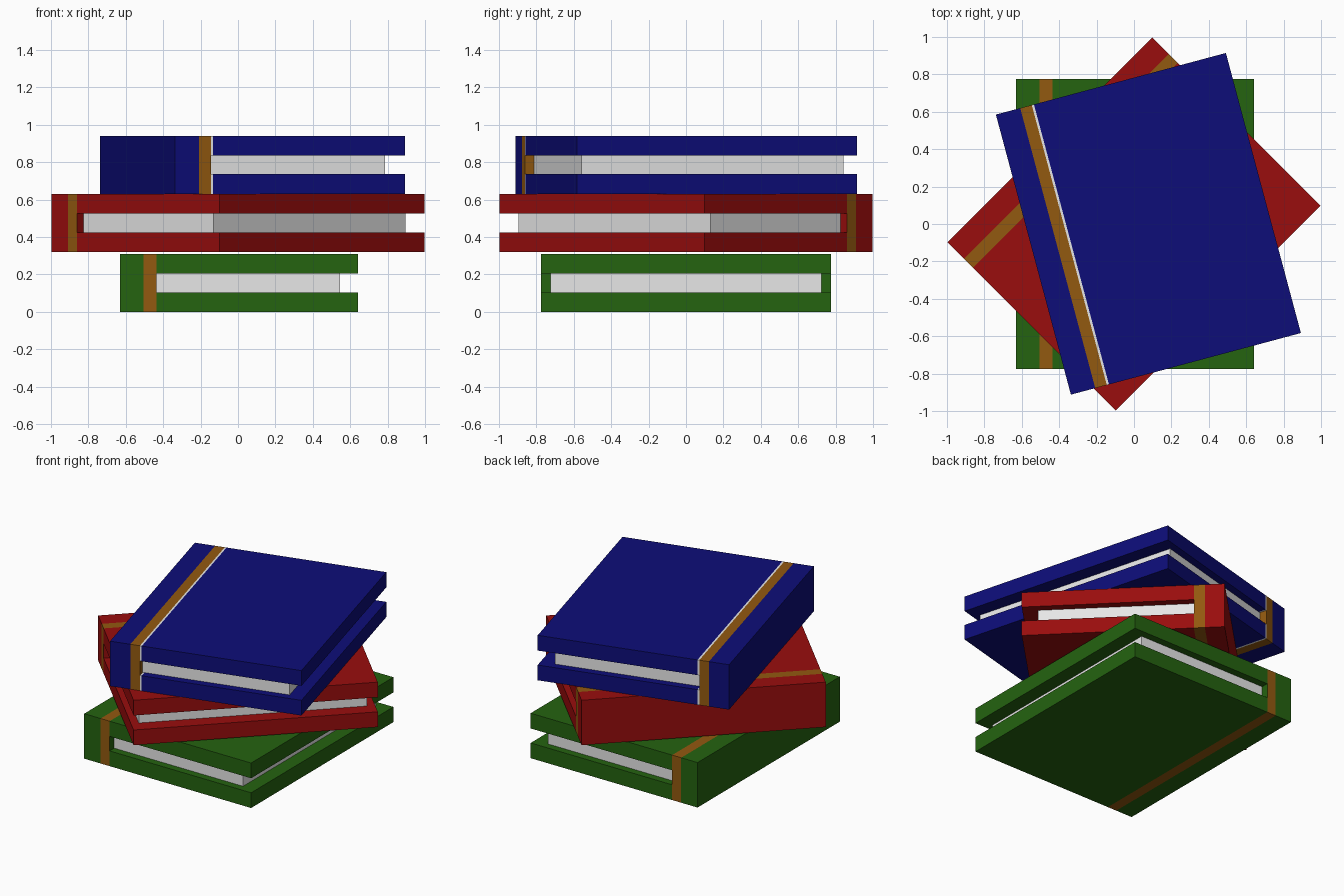
import bpy, bmesh, math
from mathutils import Matrix

if "Cube" in bpy.data.objects:
    bpy.data.objects.remove(bpy.data.objects["Cube"])


def material(name, rgb):
    m = bpy.data.materials.new(name)
    m.diffuse_color = (*rgb, 1)
    m.use_nodes = True
    m.node_tree.nodes["Principled BSDF"].inputs["Base Color"].default_value = m.diffuse_color
    return m


GREEN = material("green_cover", (0.018, 0.125, 0.005))
RED = material("red_cover", (0.32, 0.004, 0.004))
BLUE = material("blue_cover", (0.004, 0.004, 0.19))
GOLD = material("gold_band", (0.29, 0.1, 0.005))
PAPER = material("white_paper", (0.8, 0.8, 0.8))

W, L, H = 0.6365, 0.775, 0.31      # half width, half length, height
Z1, Z2 = 0.105, 0.205              # gap between the covers
SPINE = -0.443                     # inner side of the spine


def finish(bm, name, place, mats):
    bmesh.ops.recalc_face_normals(bm, faces=bm.faces)
    me = bpy.data.meshes.new(name)
    bm.to_mesh(me)
    bm.free()
    for m in mats:
        me.materials.append(m)
    ob = bpy.data.objects.new(name, me)
    ob.matrix_world = place
    bpy.context.collection.objects.link(ob)


def book(name, cover, x, y, z, angle, spine=SPINE, band=-0.512, trim=0.0):
    place = Matrix.Translation((x, y, z)) @ Matrix.Rotation(math.radians(angle), 4, 'Z')

    # cover: C-shaped profile pulled along the length
    profile = [(-W, 0), (W, 0), (W, Z1), (spine, Z1), (spine, Z2), (W, Z2), (W, H), (-W, H)]
    bm = bmesh.new()
    f = bm.faces.new([bm.verts.new((px, -L, pz)) for px, pz in profile])
    ext = bmesh.ops.extrude_face_region(bm, geom=[f], use_keep_orig=True)
    bmesh.ops.translate(bm, vec=(0, 2 * L, 0),
                        verts=[v for v in ext["geom"] if isinstance(v, bmesh.types.BMVert)])
    # cut the gold band (and the white trim line) into the faces
    for cx in {band, spine, spine + trim}:
        bmesh.ops.bisect_plane(bm, geom=bm.verts[:] + bm.edges[:] + bm.faces[:],
                               plane_co=(cx, 0, 0), plane_no=(1, 0, 0))
    inner = 0.001 if trim else -0.001      # trimmed book has a gold inner spine
    for f in bm.faces:
        cx = f.calc_center_median().x
        if band < cx < spine + inner:
            f.material_index = 1
        elif trim and spine < cx < spine + trim:
            f.material_index = 2
    finish(bm, name + "_cover", place, [cover, GOLD, PAPER])

    # block of pages
    bm = bmesh.new()
    x0, x1 = spine, 0.54
    bmesh.ops.create_cube(bm, size=1, matrix=Matrix.Translation(((x0 + x1) / 2, 0, (Z1 + Z2) / 2))
                          @ Matrix.Diagonal((x1 - x0, 1.45, Z2 - Z1, 1)))
    finish(bm, name + "_pages", place, [PAPER])


book("green_book", GREEN, 0.006, 0, 0, 0)
book("red_book", RED, 0, 0, 0.32, -45)
book("blue_book", BLUE, 0.077, 0.001, 0.631, 15, spine=-0.438, band=-0.502, trim=0.012)
